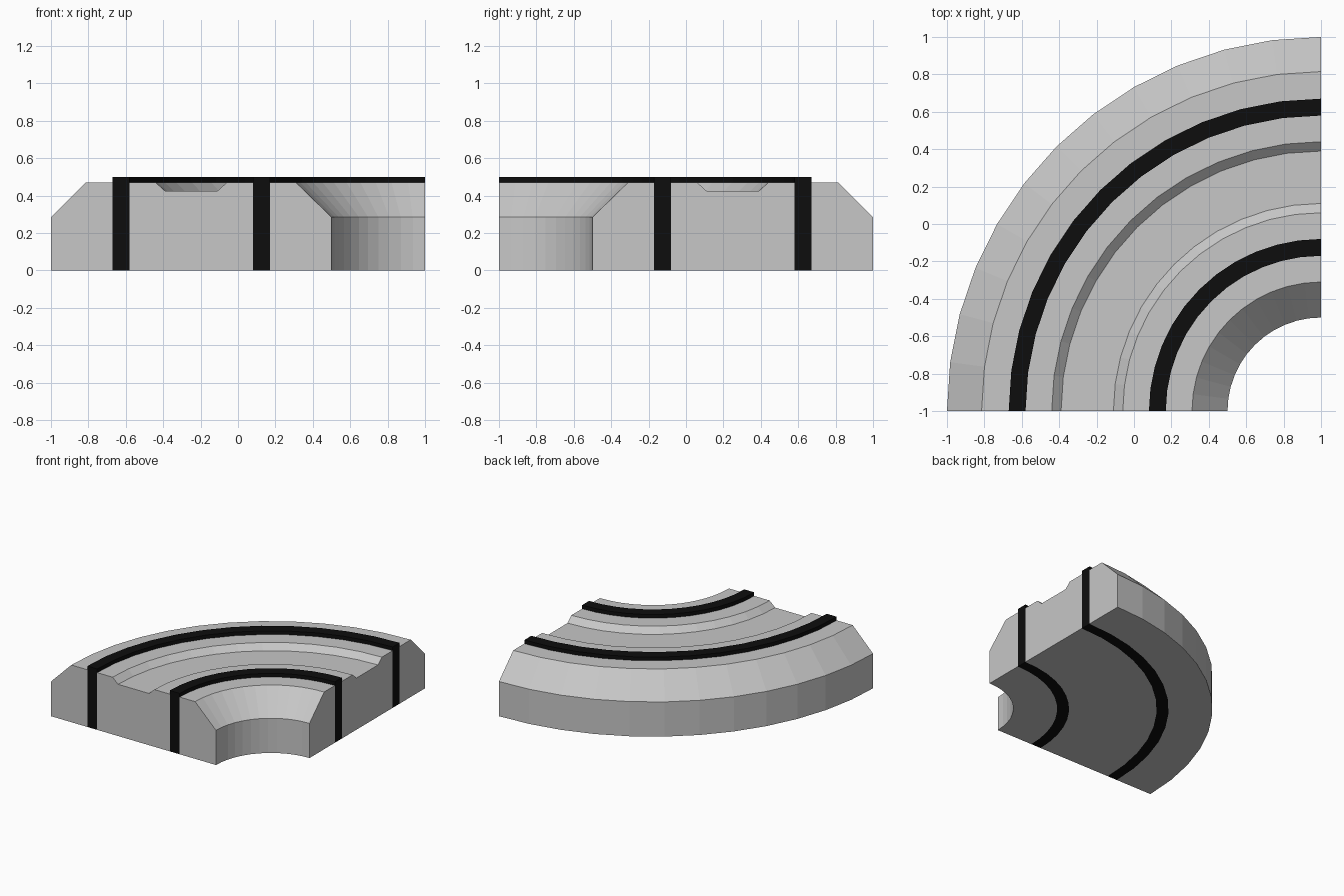
import bpy
import bmesh
from math import cos, sin, pi

if "Cube" in bpy.data.objects:
    bpy.data.objects.remove(bpy.data.objects["Cube"], do_unlink=True)

SEGMENTS = 12               # facets in the quarter turn
CENTRE_X, CENTRE_Y = 1, -1  # centre of the curve
TOP, RAIL_TOP, CHAMFER, GROOVE = 0.47, 0.5, 0.285, 0.425


def material(name, value):
    mat = bpy.data.materials.new(name)
    mat.use_nodes = True
    colour = (value, value, value, 1)
    mat.diffuse_color = colour
    bsdf = mat.node_tree.nodes["Principled BSDF"]
    bsdf.inputs["Base Color"].default_value = colour
    bsdf.inputs["Roughness"].default_value = 0.8
    return mat


def quarter_sweep(name, profile, mat):
    """Sweep a closed (radius, height) profile through a quarter turn."""
    bm = bmesh.new()
    rings = []
    for i in range(SEGMENTS + 1):
        a = pi / 2 + i * pi / 2 / SEGMENTS
        rings.append([bm.verts.new((CENTRE_X + r * cos(a), CENTRE_Y + r * sin(a), z))
                      for r, z in profile])
    n = len(profile)
    for a, b in zip(rings, rings[1:]):
        for j in range(n):
            k = (j + 1) % n
            bm.faces.new((a[j], a[k], b[k], b[j]))
    bm.faces.new(rings[0])
    bm.faces.new(rings[-1])
    bmesh.ops.recalc_face_normals(bm, faces=bm.faces)
    mesh = bpy.data.meshes.new(name)
    bm.to_mesh(mesh)
    bm.free()
    mesh.materials.append(mat)
    obj = bpy.data.objects.new(name, mesh)
    bpy.context.collection.objects.link(obj)
    return obj


def box(inner, outer, height):
    return [(inner, 0), (outer, 0), (outer, height), (inner, height)]


grey = material("light grey", 0.57)
black = material("black", 0.004)

# Chamfered shoulders on either side of the track
quarter_sweep("inner_shoulder",
              [(0.5, 0), (0.83, 0), (0.83, TOP), (0.69, TOP), (0.5, CHAMFER)], grey)
quarter_sweep("outer_shoulder",
              [(1.67, 0), (2, 0), (2, CHAMFER), (1.815, TOP), (1.67, TOP)], grey)

# Bed between the rails, with its shallow groove
quarter_sweep("track_bed",
              [(0.92, 0), (1.58, 0), (1.58, TOP), (1.44, TOP), (1.39, GROOVE),
               (1.11, GROOVE), (1.06, TOP), (0.92, TOP)], grey)

# Full-height rails standing just proud of the bed
quarter_sweep("inner_rail", box(0.83, 0.92, RAIL_TOP), black)
quarter_sweep("outer_rail", box(1.58, 1.67, RAIL_TOP), black)
